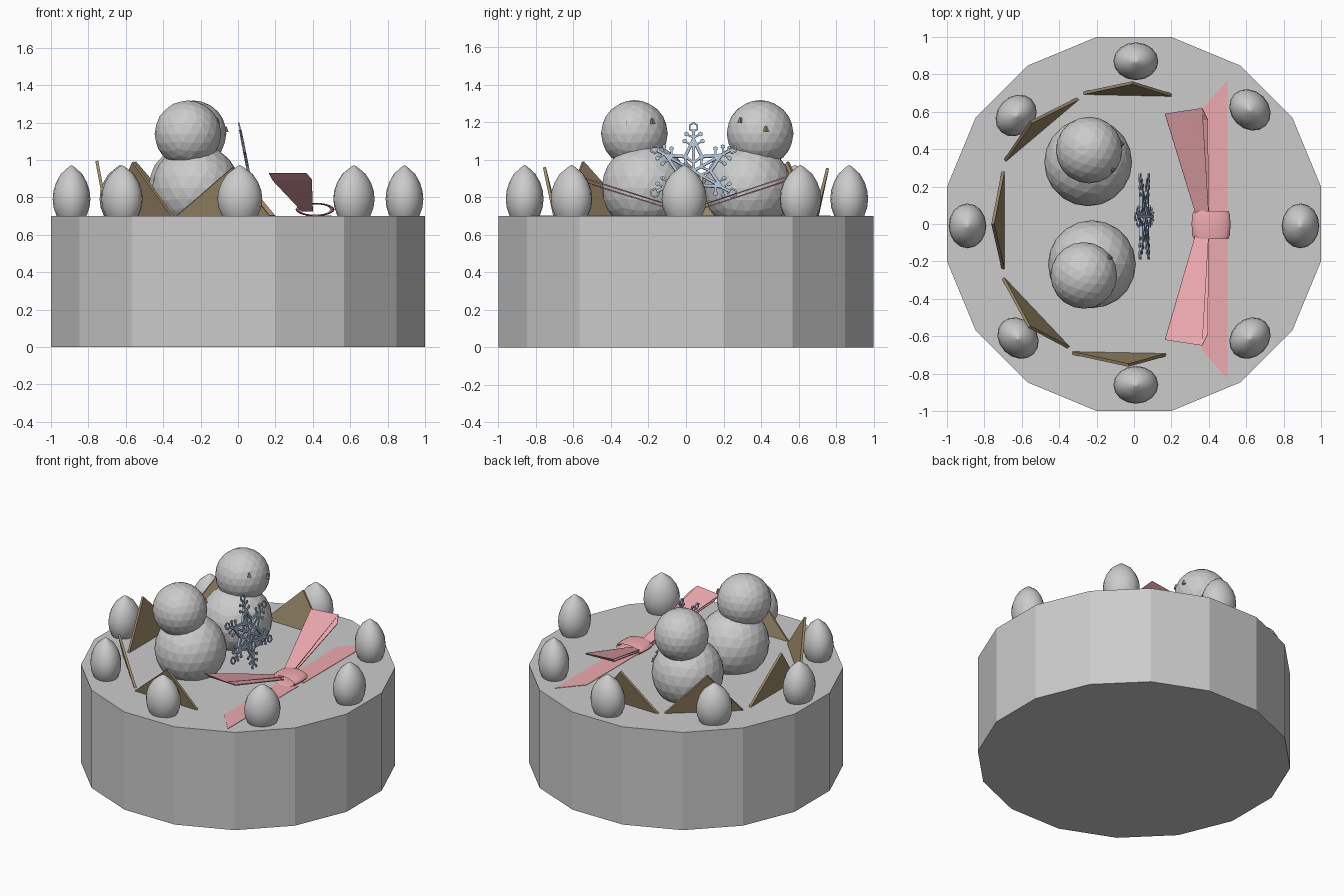
import bpy, bmesh
from math import sin, cos, pi, radians, atan2
from mathutils import Vector, Matrix

if "Cube" in bpy.data.objects:
    bpy.data.objects.remove(bpy.data.objects["Cube"])


def material(name, rgb):
    m = bpy.data.materials.new(name)
    m.diffuse_color = (*rgb, 1)
    m.use_nodes = True
    m.node_tree.nodes["Principled BSDF"].inputs["Base Color"].default_value = m.diffuse_color
    return m


PINK = material("pink", (0.85, 0.40, 0.43))
BROWN = material("chocolate", (0.33, 0.25, 0.14))
BLUE = material("ice", (0.42, 0.54, 0.68))


def finish(name, bm, mat=None, smooth=False):
    bmesh.ops.recalc_face_normals(bm, faces=bm.faces)
    me = bpy.data.meshes.new(name)
    bm.to_mesh(me)
    bm.free()
    ob = bpy.data.objects.new(name, me)
    bpy.context.collection.objects.link(ob)
    if mat:
        me.materials.append(mat)
    if smooth:
        for p in me.polygons:
            p.use_smooth = True
    return ob


def add_prism(bm, pts, offset):
    """Extrude a flat polygon by an offset vector."""
    f = bm.faces.new([bm.verts.new(p) for p in pts])
    ext = bmesh.ops.extrude_face_region(bm, geom=[f], use_keep_orig=True)
    vs = [g for g in ext["geom"] if isinstance(g, bmesh.types.BMVert)]
    bmesh.ops.translate(bm, vec=Vector(offset), verts=vs)


def sphere(name, centre, r, levels=3):
    bm = bmesh.new()
    bmesh.ops.create_icosphere(bm, subdivisions=levels, radius=r,
                               matrix=Matrix.Translation(centre))
    return finish(name, bm)


# Cake: sixteen flat sides
bm = bmesh.new()
R = 1.0 / cos(pi / 16)
add_prism(bm, [(R * cos((i + .5) * pi / 8), R * sin((i + .5) * pi / 8), 0)
               for i in range(16)], (0, 0, 0.7))
finish("cake", bm)

# Cream dollops round the rim, slightly flattened towards the centre
PROFILE = [(0.06, 0.65), (0.095, 0.70), (0.114, 0.745), (0.12, 0.79), (0.115, 0.835),
           (0.098, 0.88), (0.068, 0.925), (0.035, 0.95), (0.015, 0.965)]
SPOTS = [(0.89, -0.01), (0.62, 0.61), (0.01, 0.87), (-0.63, 0.58),
         (-0.89, -0.01), (-0.62, -0.61), (0.01, -0.86), (0.62, -0.61)]
for x, y in SPOTS:
    bm = bmesh.new()
    n, rings = 16, []
    ang = atan2(y, x)
    for r, z in PROFILE:
        rings.append([bm.verts.new((0.84 * r * cos(2 * pi * i / n),
                                    r * sin(2 * pi * i / n), z)) for i in range(n)])
    for a, b in zip(rings, rings[1:]):
        for i in range(n):
            j = (i + 1) % n
            bm.faces.new((a[i], a[j], b[j], b[i]))
    tip = bm.verts.new((0, 0, 0.972))
    for i in range(n):
        bm.faces.new((rings[-1][i], rings[-1][(i + 1) % n], tip))
    bm.faces.new(rings[0])
    bm.transform(Matrix.Translation((x, y, 0)) @ Matrix.Rotation(ang, 4, 'Z'))
    finish("cream_dollop", bm, smooth=True)

# Two snow figures with faceted bodies and heads
sphere("snow_body_back", (-0.245, 0.33, 0.85), 0.235)
sphere("snow_head_back", (-0.24, 0.395, 1.14), 0.178)
sphere("snow_body_front", (-0.225, -0.215, 0.85), 0.235)
sphere("snow_head_front", (-0.268, -0.275, 1.14), 0.178)

# Eyes: small chocolate chips
for x, y, z in [(-0.118, -0.318, 1.195), (-0.13, -0.18, 1.205),
                (-0.114, 0.29, 1.21), (-0.068, 0.427, 1.165)]:
    bm = bmesh.new()
    bmesh.ops.create_cone(bm, cap_ends=True, segments=4, radius1=0.018,
                          radius2=0.006, depth=0.03,
                          matrix=Matrix.Translation((x, y, z)))
    finish("eye", bm, BROWN)

# Chocolate triangles leaning outwards: two base corners and apex
SHARDS = [((-0.27, 0.70), (0.20, 0.69), (-0.01, 0.755, 0.955)),
          ((-0.69, 0.34), (-0.30, 0.67), (-0.55, 0.545, 0.99)),
          ((-0.70, 0.28), (-0.70, -0.24), (-0.755, 0.0, 0.995)),
          ((-0.70, -0.29), (-0.35, -0.66), (-0.56, -0.55, 0.99)),
          ((-0.33, -0.69), (0.17, -0.70), (-0.03, -0.755, 0.96))]
for a, b, c in SHARDS:
    bm = bmesh.new()
    pts = [Vector((*a, 0.70)), Vector((*b, 0.70)), Vector(c)]
    nrm = (pts[1] - pts[0]).cross(pts[2] - pts[0]).normalized() * 0.016
    add_prism(bm, [p - nrm / 2 for p in pts], nrm)
    finish("chocolate_triangle", bm, BROWN)

# Ribbon loops (folded strips) and flat tails, mirrored front to back
for s, side in ((1, "back"), (-1, "front")):
    bm = bmesh.new()
    strip = [(0.33, 0.40, 0.05, 0.75), (0.165, 0.365, 0.59, 0.93),
             (0.185, 0.395, 0.57, 0.89), (0.34, 0.40, 0.05, 0.725)]
    ends = [(0.0, 0.0), (0.0, 0.03), (-0.02, -0.01), (0.0, 0.0)]
    rows = []
    for (x0, x1, y, z), (d0, d1) in zip(strip, ends):
        if s < 0:
            y += 0.03 if z > 0.8 else 0.0
        rows.append((bm.verts.new((x0, s * (y + d0), z)),
                     bm.verts.new((x1, s * (y + d1), z))))
    for a, b in zip(rows, rows[1:]):
        bm.faces.new((a[0], a[1], b[1], b[0]))
    loop = finish("ribbon_loop_" + side, bm, PINK)
    sol = loop.modifiers.new("thickness", 'SOLIDIFY')
    sol.thickness = 0.006
    bm = bmesh.new()
    far = 0.77 if s > 0 else 0.83
    add_prism(bm, [(0.36, s * 0.03, 0.698), (0.50, s * 0.03, 0.698),
                   (0.50, s * far, 0.698), (0.36, s * (far - 0.16), 0.698)],
              (0, 0, 0.005))
    finish("ribbon_tail_" + side, bm, PINK)

# Ribbon knot: a bulging elliptical band around the y axis
bm = bmesh.new()
n, section = 20, [(-0.08, 0.88), (-0.06, 0.97), (0, 1), (0.05, 0.97), (0.07, 0.88),
                  (0.06, 0.78), (-0.07, 0.78)]
rings = [[bm.verts.new((0.412 + 0.104 * k * cos(2 * pi * i / n), y,
                        0.735 + 0.036 * k * sin(2 * pi * i / n)))
          for y, k in section] for i in range(n)]
m = len(section)
for i in range(n):
    a, b = rings[i], rings[(i + 1) % n]
    for j in range(m):
        k = (j + 1) % m
        bm.faces.new((a[j], a[k], b[k], b[j]))
finish("ribbon_knot", bm, PINK, smooth=True)
bpy.context.view_layer.objects.active = bpy.data.objects["ribbon_knot"]
bpy.data.objects["ribbon_knot"].select_set(True)
bpy.ops.object.shade_smooth_by_angle(angle=radians(40))

# Snowflake: six arms of thin bars, drawn flat and then leaned back
bm = bmesh.new()


def pol(r, a):
    return Vector((0, r * cos(a), r * sin(a)))


def bar(p, q, w=0.012):
    d = (q - p).normalized()
    t = Vector((0, -d.z, d.y)) * w / 2
    p, q = p - d * w / 3, q + d * w / 3
    h = Vector((-w / 2, 0, 0))
    add_prism(bm, [p - t + h, q - t + h, q + t + h, p + t + h], (w, 0, 0))


def hex_ring(c, r, w):
    for k in range(6):
        bar(c + pol(r, k * pi / 3 + pi / 6), c + pol(r, (k + 1) * pi / 3 + pi / 6), w)


for i in range(6):
    a = pi / 2 + i * pi / 3
    bar(Vector(), pol(0.22, a), 0.014)
    hex_ring(pol(0.238, a), 0.023, 0.008)
    for s in (-1, 1):
        bar(pol(0.17, a), pol(0.09, a + s * pi / 6), 0.016)      # star outline
        bar(pol(0.09, a + s * pi / 6), pol(0.045, a), 0.012)     # inner star
        for r, l in ((0.135, 0.055), (0.18, 0.042)):             # side twigs
            e = pol(r, a) + pol(l, a + s * pi / 3)
            bar(pol(r, a), e, 0.009)
            hex_ring(e, 0.008, 0.007)
flake = Matrix.Translation((0.055, 0.04, 0.94)) @ Matrix.Rotation(radians(-11), 4, 'Y')
bm.transform(flake)
finish("snowflake", bm, BLUE)
